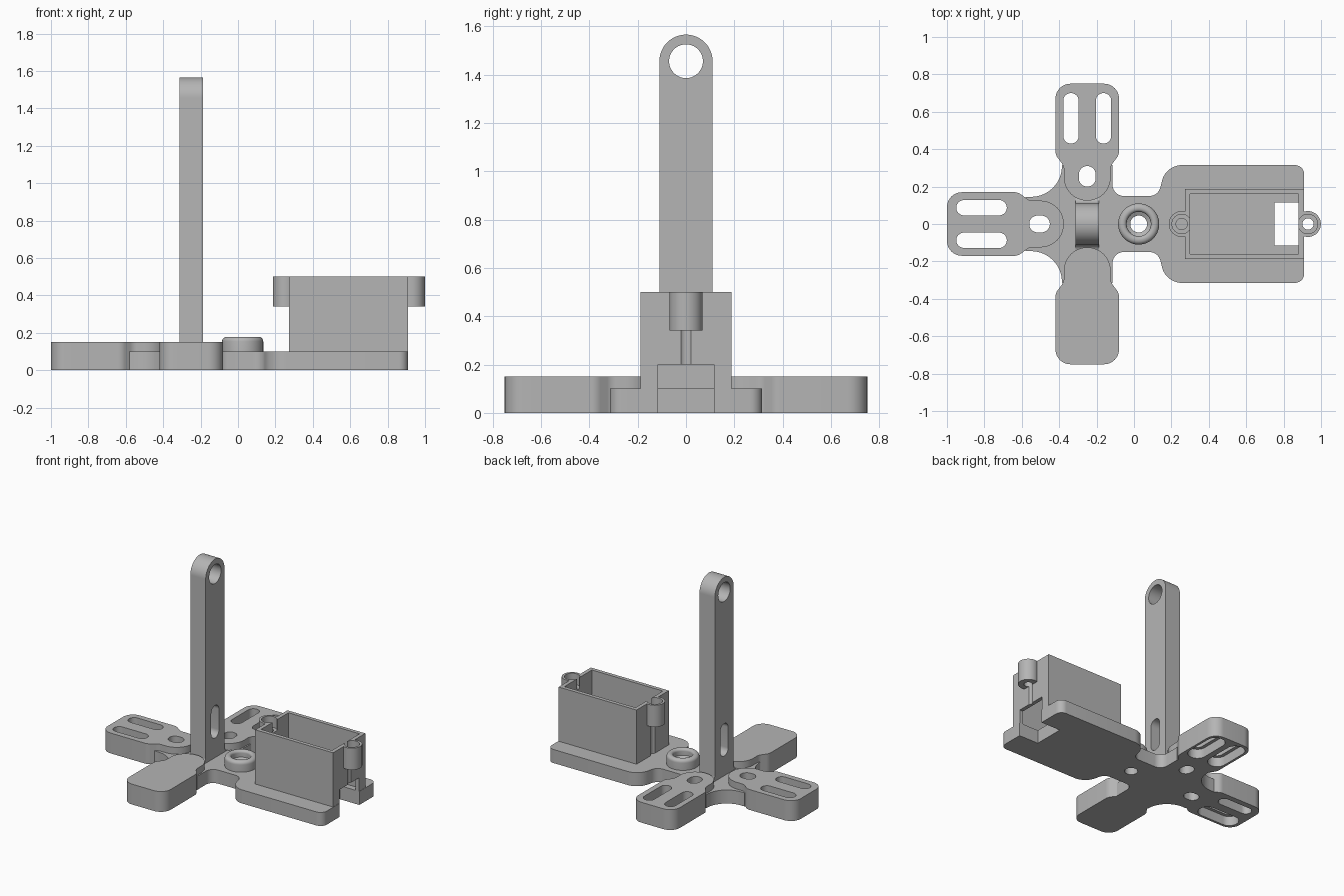
import bpy, bmesh, math
from mathutils import Matrix, Vector

if "Cube" in bpy.data.objects:
    bpy.data.objects.remove(bpy.data.objects["Cube"])

grey = bpy.data.materials.new("mid grey")
grey.use_nodes = True
GREY = (0.46, 0.46, 0.46, 1)
grey.diffuse_color = GREY
grey.node_tree.nodes["Principled BSDF"].inputs["Base Color"].default_value = GREY


def rounded(corners, steps=10):
    """Closed outline from (x, y, radius) corners, each one filleted."""
    out = []
    for i, (x, y, r) in enumerate(corners):
        p = Vector((x, y))
        if r == 0:
            out.append(p)
            continue
        a = (Vector(corners[i - 1][:2]) - p).normalized()
        b = (Vector(corners[(i + 1) % len(corners)][:2]) - p).normalized()
        half = a.angle(b) / 2
        centre = p + (a + b).normalized() * r / math.sin(half)
        start = p + a * r / math.tan(half) - centre
        end = p + b * r / math.tan(half) - centre
        sweep = math.atan2(start.x * end.y - start.y * end.x, start.dot(end))
        for k in range(steps + 1):
            out.append(centre + Matrix.Rotation(sweep * k / steps, 2) @ start)
    return out


def mirrored(half, axis):
    """Add the reflection of a half outline across the given axis."""
    flip = (lambda c: (-c[0], c[1], c[2])) if axis == "x" else (lambda c: (c[0], -c[1], c[2]))
    return half + [flip(c) for c in reversed(half)]


def finish(name, bm):
    bmesh.ops.recalc_face_normals(bm, faces=bm.faces)
    mesh = bpy.data.meshes.new(name)
    bm.to_mesh(mesh)
    bm.free()
    mesh.materials.append(grey)
    obj = bpy.data.objects.new(name, mesh)
    bpy.context.collection.objects.link(obj)
    return obj


def prism(name, outline, low, high, matrix=Matrix()):
    bm = bmesh.new()
    face = bm.faces.new([bm.verts.new((p[0], p[1], low)) for p in outline])
    new = bmesh.ops.extrude_face_region(bm, geom=[face])["geom"]
    bmesh.ops.translate(bm, vec=(0, 0, high - low),
                        verts=[v for v in new if isinstance(v, bmesh.types.BMVert)])
    bm.transform(matrix)
    return finish(name, bm)


def box(x0, x1, y0, y1, r=0):
    return rounded([(x0, y0, r), (x1, y0, r), (x1, y1, r), (x0, y1, r)])


def circle(x, y, r, n=40):
    return [(x + r * math.cos(math.tau * k / n), y + r * math.sin(math.tau * k / n))
            for k in range(n)]


def combine(obj, other, operation="DIFFERENCE"):
    mod = obj.modifiers.new("boolean", "BOOLEAN")
    mod.operation, mod.object, mod.solver = operation, other, "EXACT"
    bpy.context.view_layer.objects.active = obj
    bpy.ops.object.modifier_apply(modifier=mod.name)
    bpy.data.objects.remove(other)


def cut(obj, outline, low, high, matrix=Matrix()):
    combine(obj, prism("cutter", outline, low, high, matrix))


parts = []
HUB_X, RING_X = -0.25, 0.025

# Base plate: cross-shaped hub, neck, wide tray with an open end notch
base = prism("base_plate", rounded(mirrored([
    (-0.58, 0.145, 0), (-0.385, 0.145, 0.165), (-0.385, 0.315, 0),
    (-0.115, 0.315, 0), (-0.115, 0.15, 0.06), (0.13, 0.15, 0.06),
    (0.17, 0.315, 0.11), (0.91, 0.315, 0.05), (0.91, 0.115, 0),
    (0.75, 0.115, 0)], "y")), 0, 0.1)
cut(base, circle(RING_X, 0, 0.045), -0.1, 0.3)
parts.append(base)

# Three slotted arms around the hub
arm_outline = rounded(mirrored([(0.17, 0.75, 0.08), (0.17, 0.37, 0.06), (0.125, 0.31, 0.06),
                                (0.125, 0.125, 0.1245)], "x"))
hub_slot = box(-0.045, 0.045, 0.2, 0.31, 0.0449)
for name, turn in (("back_arm", 0), ("right_arm", 90), ("front_arm", 180)):
    place = Matrix.Translation((HUB_X, 0, 0)) @ Matrix.Rotation(math.radians(turn), 4, "Z")
    arm = prism(name, arm_outline, 0, 0.15, place)
    cut(arm, hub_slot, -0.1, 0.3, place)
    cut(base, hub_slot, -0.1, 0.3, place)
    for side in (-0.087, 0.087):
        cut(arm, box(side - 0.041, side + 0.041, 0.43, 0.7, 0.0409), -0.1, 0.3, place)
        # wider recess underneath each slot
        cut(arm, box(side - 0.065, side + 0.065, 0.405, 0.725, 0.0649), -0.1, 0.07, place)
    parts.append(arm)

# Upright post with a filleted foot, an eye at the top and a slot low down
upright = Matrix(((0, 0, 1, 0), (1, 0, 0, 0), (0, 1, 0, 0), (0, 0, 0, 1)))
post = prism("upright_post", rounded(mirrored([
    (0.15, 0.09, 0), (0.15, 0.1, 0), (0.11, 0.1, 0.039),
    (0.11, 1.565, 0.1099)], "x"), 20), -0.312, -0.187, upright)
cut(post, circle(0, 1.455, 0.07), -0.5, 0, upright)
cut(post, box(-0.045, 0.045, 0.245, 0.485, 0.0449), -0.5, 0, upright)
parts.append(post)

# Open box with a screw boss at each end
holder = prism("motor_box", box(0.272, 0.908, -0.188, 0.188), 0.1, 0.5)
BOSSES = (0.255, 0.93)
for x in BOSSES:
    combine(holder, prism("boss", circle(x, 0, 0.069), 0.34, 0.5), "UNION")
cut(holder, box(0.3, 0.88, -0.16, 0.16), 0.05, 0.6)
cut(holder, box(0.75, 1.1, -0.115, 0.115), 0.05, 0.2)
for x in BOSSES:
    cut(holder, circle(x, 0, 0.03), 0.05, 0.6)
    cut(holder, circle(x, 0, 0.052), 0.42, 0.6)
parts.append(holder)

# Rounded collar around the pivot hole
bm = bmesh.new()
profile = rounded([(0.11, 0.09, 0), (0.11, 0.178, 0.024), (0.065, 0.178, 0.018),
                   (0.065, 0.13, 0), (0.045, 0.12, 0), (0.045, 0.09, 0)], 6)
verts = [bm.verts.new((p.x, 0, p.y)) for p in profile]
edges = [bm.edges.new((v, verts[(i + 1) % len(verts)])) for i, v in enumerate(verts)]
bmesh.ops.spin(bm, geom=verts + edges, cent=(0, 0, 0), axis=(0, 0, 1),
               angle=math.tau, steps=48, use_duplicate=False)
bmesh.ops.remove_doubles(bm, verts=bm.verts, dist=0.0001)
bm.transform(Matrix.Translation((RING_X, 0, 0)))
parts.append(finish("pivot_collar", bm))

# Smooth the curved walls, keep the edges crisp
bpy.ops.object.select_all(action="DESELECT")
for part in parts:
    part.select_set(True)
bpy.context.view_layer.objects.active = base
bpy.ops.object.shade_smooth_by_angle(angle=math.radians(30))
